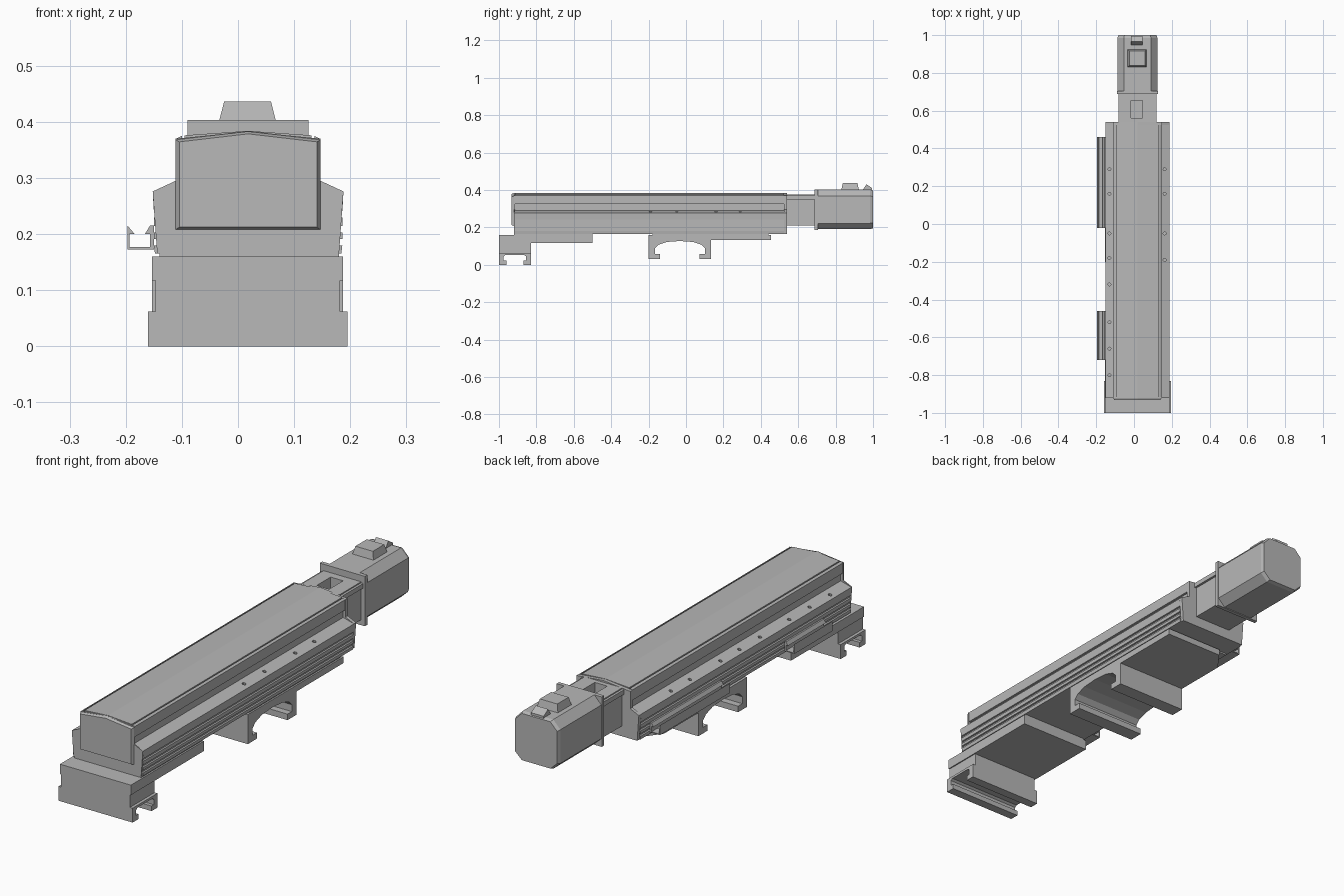
import bpy, bmesh, math
from mathutils import Vector

if "Cube" in bpy.data.objects:
    bpy.data.objects.remove(bpy.data.objects["Cube"], do_unlink=True)

grey = bpy.data.materials.new("machine grey")
grey.use_nodes = True
COLOUR = (0.48, 0.48, 0.48, 1)
grey.diffuse_color = COLOUR
grey.node_tree.nodes["Principled BSDF"].inputs["Base Color"].default_value = COLOUR

XC = 0.018  # centre line of the rail and motor


def finish(name, bm):
    bmesh.ops.recalc_face_normals(bm, faces=bm.faces)
    mesh = bpy.data.meshes.new(name)
    bm.to_mesh(mesh)
    bm.free()
    mesh.materials.append(grey)
    obj = bpy.data.objects.new(name, mesh)
    bpy.context.collection.objects.link(obj)
    return obj


def extrude(name, pts, axis, lo, hi, s_lo=1.0, s_hi=1.0):
    """Sweep a closed outline along an axis; either end may be scaled about its centre."""
    put = {"x": lambda a, b, t: (t, a, b),
           "y": lambda a, b, t: (a, t, b),
           "z": lambda a, b, t: (a, b, t)}[axis]
    ca = (min(p[0] for p in pts) + max(p[0] for p in pts)) / 2
    cb = (min(p[1] for p in pts) + max(p[1] for p in pts)) / 2
    bm = bmesh.new()
    ends = [[bm.verts.new(put(ca + (a - ca) * s, cb + (b - cb) * s, t)) for a, b in pts]
            for t, s in ((lo, s_lo), (hi, s_hi))]
    for ring in ends:
        bm.faces.new(ring)
    n = len(pts)
    for i in range(n):
        j = (i + 1) % n
        bm.faces.new((ends[0][i], ends[0][j], ends[1][j], ends[1][i]))
    return finish(name, bm)


def rect(a0, a1, b0, b1):
    return [(a0, b0), (a1, b0), (a1, b1), (a0, b1)]


def box(name, x0, x1, y0, y1, z0, z1):
    return extrude(name, rect(x0, x1, y0, y1), "z", z0, z1)


def mirrored(half, centre):
    """Complete a right-hand half outline, listed from bottom to top."""
    return ([(centre + a, b) for a, b in half] +
            [(centre - a, b) for a, b in reversed(half) if a > 0])


def cut(target, cutter):
    cutter.hide_render = True
    mod = target.modifiers.new("cut", "BOOLEAN")
    mod.operation, mod.solver, mod.object = "DIFFERENCE", "EXACT", cutter
    bpy.context.view_layer.objects.active = target
    bpy.ops.object.modifier_apply(modifier=mod.name)
    bpy.data.objects.remove(cutter, do_unlink=True)


# Rail body with side slots, overhanging cover and shelf on each side
half = [(0.166, 0.165)]
for z in (0.18, 0.203, 0.23):
    half += [(0.168, z), (0.16, z), (0.16, z + 0.011), (0.168, z + 0.011)]
half += [(0.17, 0.276), (0.118, 0.29), (0.118, 0.325), (0.128, 0.325), (0.128, 0.37),
         (0.118, 0.375), (0.118, 0.367), (0.113, 0.367), (0.113, 0.376), (0, 0.384)]
body = extrude("rail_body", mirrored(half, XC), "y", -0.915, 0.525)

# Mounting holes along the shelves
bm = bmesh.new()
left_holes = (-0.80, -0.66, -0.52, -0.32, -0.18, -0.05, 0.16, 0.29)
right_holes = (-0.19, -0.05, 0.16, 0.29)
for x, rows in ((-0.13, left_holes), (0.162, right_holes)):
    for y in rows:
        made = bmesh.ops.create_cone(bm, cap_ends=True, segments=8, radius1=0.008,
                                     radius2=0.008, depth=0.05)
        bmesh.ops.translate(bm, verts=made["verts"], vec=Vector((x, y, 0.288)))
cut(body, finish("hole_cutter", bm))

# Solid end plates with the plain rail outline
plain = [(0.162, 0.165), (0.17, 0.276), (0.129, 0.295), (0.129, 0.37), (0, 0.383)]
extrude("back_end_plate", mirrored(plain, XC), "y", 0.525, 0.54)
extrude("front_end_plate", mirrored(plain, XC), "y", -0.92, -0.915)
cap = [(0.129, 0.208), (0.129, 0.368), (0, 0.383)]
extrude("front_end_cap", mirrored(cap, XC), "y", -0.932, -0.92, s_lo=0.95)

# Coupling housing with an open pocket on top
neck = extrude("coupling_housing", rect(XC - 0.09, XC + 0.09, 0.21, 0.375), "y", 0.54, 0.69)
cut(neck, box("pocket_cutter", -0.015, 0.045, 0.56, 0.655, 0.32, 0.42))
for s in (-1, 1):
    x = XC + s * 0.094
    box("coupling_side_rib", x - 0.006, x + 0.006, 0.54, 0.69, 0.35, 0.37)

# Motor with cut corners behind a square flange
box("motor_flange", XC - 0.108, XC + 0.108, 0.688, 0.705, 0.187, 0.403)
octagon = [(0.072, 0.19), (0.106, 0.222), (0.106, 0.368), (0.072, 0.403)]
extrude("motor_body", mirrored(octagon, XC), "y", 0.705, 0.985)
extrude("motor_back_cap", mirrored(octagon, XC), "y", 0.985, 1.0, s_hi=0.95)

# Cable sockets on the motor
extrude("motor_socket", rect(-0.034, 0.068, 0.83, 0.925), "z", 0.40, 0.436, s_hi=0.82)
wedge = [(0.945, 0.40), (0.995, 0.40), (0.995, 0.41), (0.965, 0.43)]
extrude("motor_cable_wedge", wedge, "x", -0.015, 0.045)

# Long front carrier plate and its spacer block
box("front_carrier_plate", -0.153, 0.187, -1.0, -0.5, 0.117, 0.16)
box("front_spacer", -0.147, 0.182, -1.0, -0.83, 0.06, 0.117)
box("front_plate_seat", -0.14, 0.18, -0.92, -0.5, 0.158, 0.167)

# Front clip, a channel with inward lips
clip = [(0.03, 0), (0.085, 0), (0.085, 0.062), (0, 0.062)]
inner = [(0, 0.052), (0.05, 0.052), (0.06, 0.045), (0.06, 0.022), (0.045, 0.022),
         (0.045, 0.0)]
outer = [(0.085, 0), (0.085, 0.062)]


def channel(name, inner, outer, centre, x0, x1):
    """Upside-down channel: inner half runs top to foot, outer half foot to top."""
    right = inner + outer
    left = [(-a, b) for a, b in reversed(right) if a > 0]
    pts = [(centre + a, b) for a, b in right + left]
    return extrude(name, pts, "x", x0, x1)


channel("front_clip", inner, outer, -0.915, -0.16, 0.195)

# Middle clip with an arched opening
arch = [(0, 0.127), (0.07, 0.122), (0.115, 0.107), (0.134, 0.088), (0.134, 0.058),
        (0.105, 0.058), (0.105, 0.032)]
channel("middle_clip", arch, [(0.167, 0.032), (0.167, 0.136)], -0.033, -0.153, 0.187)

# Middle carrier plate with one corner cut away
plate = [(-0.153, -0.2), (0.187, -0.2), (0.187, 0.455), (-0.09, 0.455), (-0.153, 0.37)]
extrude("middle_carrier_plate", plate, "z", 0.133, 0.16)
box("middle_plate_seat", -0.14, 0.18, -0.18, 0.44, 0.158, 0.167)

# Open sensor rails along the side
tray = [(-0.197, 0.173), (-0.15, 0.173), (-0.15, 0.215), (-0.157, 0.215), (-0.166, 0.2),
        (-0.157, 0.2), (-0.157, 0.177), (-0.193, 0.177), (-0.193, 0.2), (-0.184, 0.2),
        (-0.197, 0.215)]
for name, y0, y1 in (("back_sensor_rail", -0.02, 0.46), ("front_sensor_rail", -0.72, -0.46)):
    extrude(name, tray, "y", y0, y1)
